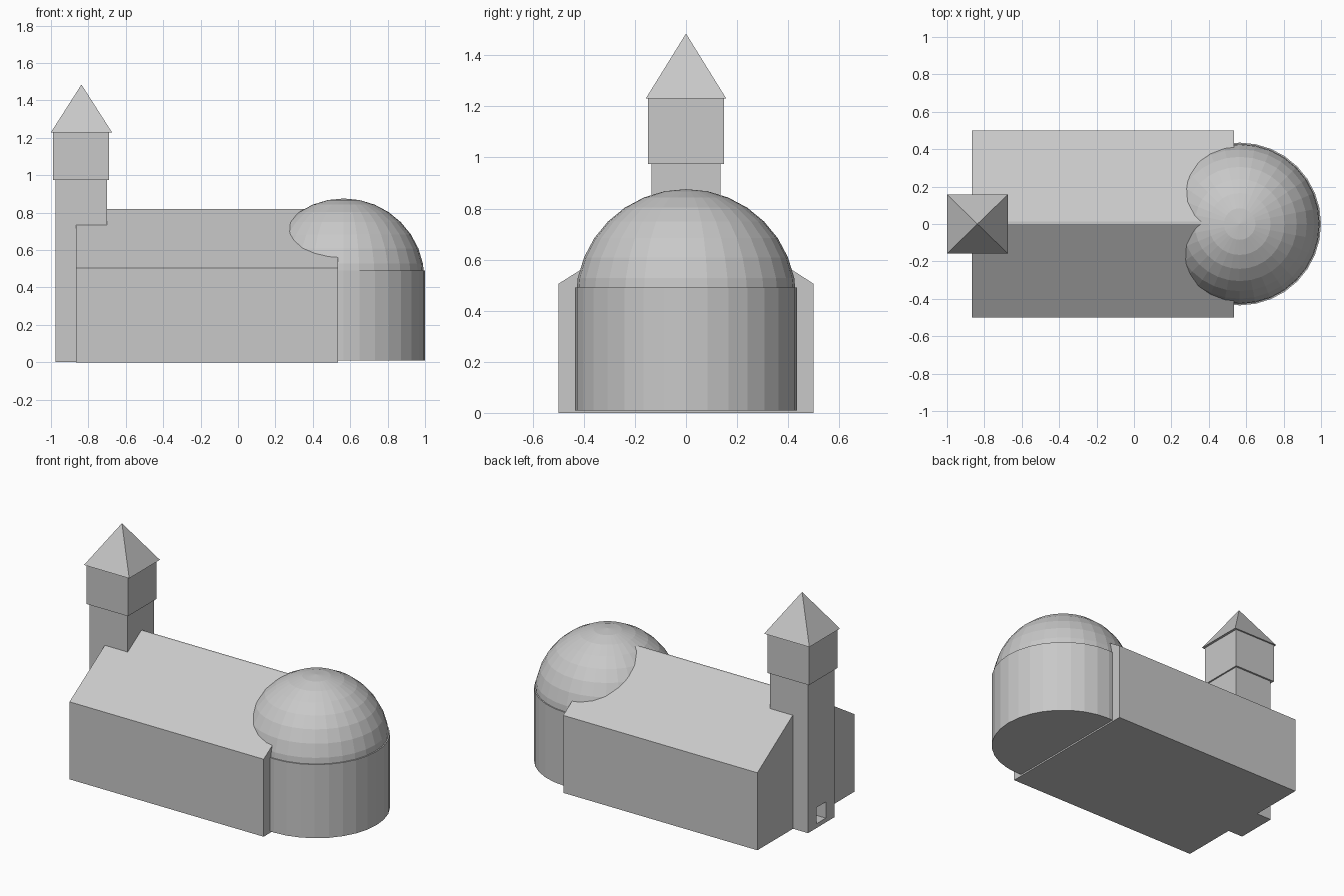
import bpy, bmesh, math
from mathutils import Matrix

if "Cube" in bpy.data.objects:
    bpy.data.objects.remove(bpy.data.objects["Cube"])

stone = bpy.data.materials.new("pale grey stone")
stone.diffuse_color = (0.58, 0.58, 0.58, 1)
stone.use_nodes = True
stone.node_tree.nodes["Principled BSDF"].inputs["Base Color"].default_value = stone.diffuse_color


def finish(name, bm):
    bmesh.ops.recalc_face_normals(bm, faces=bm.faces)
    mesh = bpy.data.meshes.new(name)
    bm.to_mesh(mesh)
    bm.free()
    mesh.materials.append(stone)
    ob = bpy.data.objects.new(name, mesh)
    bpy.context.collection.objects.link(ob)
    return ob


def box(name, x0, x1, y0, y1, z0, z1):
    bm = bmesh.new()
    bmesh.ops.create_cube(bm, size=1)
    bmesh.ops.scale(bm, vec=(x1 - x0, y1 - y0, z1 - z0), verts=bm.verts)
    bmesh.ops.translate(bm, vec=((x0 + x1) / 2, (y0 + y1) / 2, (z0 + z1) / 2), verts=bm.verts)
    return finish(name, bm)


# Nave: gabled cross-section with a narrow flat ridge, extruded along x
bm = bmesh.new()
section = [(-0.5, 0), (0.5, 0), (0.5, 0.505), (0.014, 0.82), (0, 0.82), (-0.5, 0.505)]
face = bm.faces.new([bm.verts.new((-0.865, y, z)) for y, z in section])
ext = bmesh.ops.extrude_face_region(bm, geom=[face])
bmesh.ops.translate(bm, vec=(1.4, 0, 0),
                    verts=[v for v in ext["geom"] if isinstance(v, bmesh.types.BMVert)])
finish("nave", bm)

# Apse: round drum
SIDES = 32
APSE_X = 0.565
bm = bmesh.new()
bmesh.ops.create_cone(bm, cap_ends=True, segments=SIDES, radius1=0.435, radius2=0.435,
                      depth=0.48, matrix=Matrix.Translation((APSE_X, 0, 0.25)))
finish("apse_drum", bm)

# Apse dome: upper half of a faceted sphere
bm = bmesh.new()
bmesh.ops.create_uvsphere(bm, u_segments=SIDES, v_segments=16, radius=0.432)
bmesh.ops.delete(bm, geom=[v for v in bm.verts if v.co.z < -0.01], context='VERTS')
bmesh.ops.translate(bm, vec=(APSE_X, 0, 0.444), verts=bm.verts)
finish("apse_dome", bm)

# Bell tower: shaft, wider belfry and pyramid roof
shaft = box("tower_shaft", -0.975, -0.70, -0.136, 0.136, 0.002, 0.98)
box("belfry", -0.99, -0.69, -0.148, 0.148, 0.975, 1.23)

bm = bmesh.new()
bmesh.ops.create_cone(bm, cap_ends=True, segments=4, radius1=math.sqrt(0.5), radius2=0, depth=1)
bmesh.ops.rotate(bm, verts=bm.verts, matrix=Matrix.Rotation(math.pi / 4, 3, 'Z'))
bmesh.ops.scale(bm, vec=(0.326, 0.316, 0.255), verts=bm.verts)
bmesh.ops.translate(bm, vec=(-0.837, 0, 1.23 + 0.1275), verts=bm.verts)
finish("tower_roof", bm)

# Small doorway cut into the west face of the tower
cutter = box("doorway_cutter", -1.05, -0.88, -0.047, 0.047, 0.03, 0.135)
cutter.hide_render = True
cutter.display_type = 'WIRE'
cut = shaft.modifiers.new("doorway", 'BOOLEAN')
cut.operation = 'DIFFERENCE'
cut.solver = 'EXACT'
cut.object = cutter
